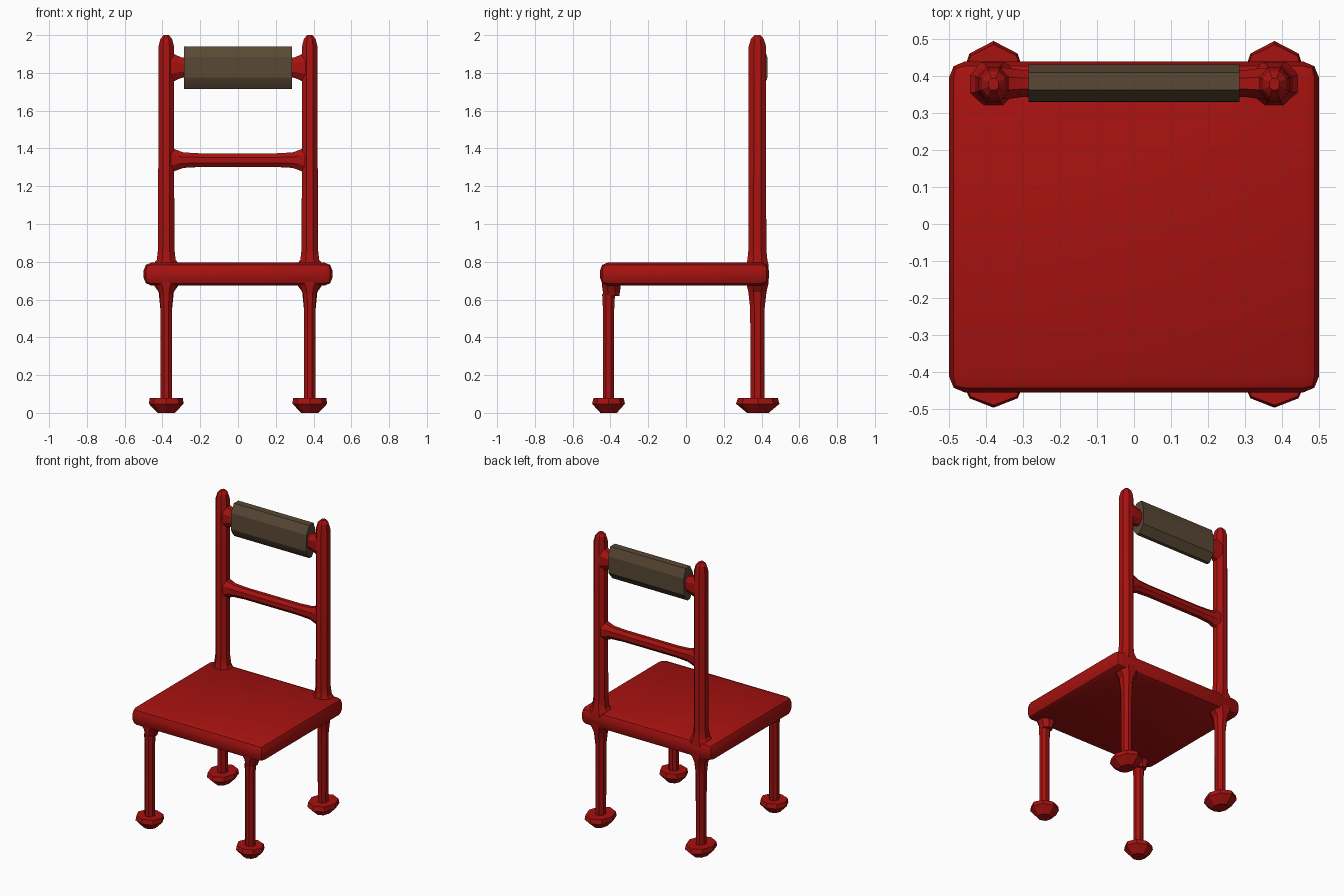
import bpy, bmesh
from math import sin, cos, pi, radians

if "Cube" in bpy.data.objects:
    bpy.data.objects.remove(bpy.data.objects["Cube"])


def material(name, rgb):
    m = bpy.data.materials.new(name)
    m.diffuse_color = (*rgb, 1)
    m.use_nodes = True
    m.node_tree.nodes["Principled BSDF"].inputs["Base Color"].default_value = m.diffuse_color
    return m


RED = material("red_paint", (0.38, 0.006, 0.005))
BROWN = material("brown_pad", (0.10, 0.065, 0.035))


def finish(name, bm, mat, angle=25):
    bmesh.ops.recalc_face_normals(bm, faces=bm.faces[:])
    me = bpy.data.meshes.new(name)
    bm.to_mesh(me)
    bm.free()
    ob = bpy.data.objects.new(name, me)
    bpy.context.collection.objects.link(ob)
    me.materials.append(mat)
    bpy.ops.object.select_all(action='DESELECT')
    bpy.context.view_layer.objects.active = ob
    ob.select_set(True)
    bpy.ops.object.shade_smooth_by_angle(angle=radians(angle))
    return ob


def skin(bm, rings):
    loops = [[bm.verts.new(p) for p in ring] for ring in rings]
    n = len(loops[0])
    for a, b in zip(loops, loops[1:]):
        for i in range(n):
            j = (i + 1) % n
            bm.faces.new((a[i], a[j], b[j], b[i]))
    bm.faces.new(loops[0])
    bm.faces.new(loops[-1])


def upright(name, x, y, stations, turn=pi / 8):
    """Eight-sided vertical loft; stations are (z, x radius, y radius)."""
    k = 1 / cos(turn)
    angles = [turn + i * pi / 4 for i in range(8)]
    bm = bmesh.new()
    skin(bm, [[(x + rx * k * cos(a), y + ry * k * sin(a), z) for a in angles]
              for z, rx, ry in stations])
    return finish(name, bm, RED)


def crossbar(name, y, z, half):
    """Eight-sided symmetric bar along x; half is (x, y radius, z radius)."""
    stations = [(-x, a, b) for x, a, b in half] + [s for s in reversed(half)]
    k = 1 / cos(pi / 8)
    angles = [pi / 8 + i * pi / 4 for i in range(8)]
    bm = bmesh.new()
    skin(bm, [[(x, y + ry * k * cos(a), z + rz * k * sin(a)) for a in angles]
              for x, ry, rz in stations])
    return finish(name, bm, RED)


# Seat: rounded slab
bm = bmesh.new()
bmesh.ops.create_cube(bm, size=1)
for v in bm.verts:
    v.co = (v.co.x, v.co.y * 0.895 - 0.008, v.co.z * 0.122 + 0.735)
bmesh.ops.bevel(bm, geom=bm.edges[:], offset=0.042, segments=2,
                profile=0.5, affect='EDGES')
finish("seat", bm, RED, 30)

for side, label in ((-1, "left"), (1, "right")):
    x = 0.38 * side
    # Front legs flare into the seat
    upright(f"front_leg_{label}", x, -0.41,
            [(0.05, 0.03, 0.03), (0.55, 0.03, 0.03), (0.63, 0.034, 0.034)])
    upright(f"front_leg_flare_{label}", x, -0.395,
            [(0.62, 0.033, 0.042), (0.66, 0.045, 0.048), (0.70, 0.075, 0.052)])
    # Back legs run on upwards as the posts
    upright(f"back_post_{label}", x, 0.378,
            [(0.05, 0.03, 0.037), (0.55, 0.031, 0.038), (0.64, 0.040, 0.048),
             (0.69, 0.075, 0.060), (0.78, 0.075, 0.060), (0.81, 0.050, 0.053),
             (0.87, 0.043, 0.047), (1.94, 0.041, 0.046),
             (1.98, 0.031, 0.034), (2.0, 0.014, 0.016)])
    # Faceted feet
    for end, y, ry in (("front", -0.41, 0.087), ("back", 0.38, 0.115)):
        upright(f"{end}_foot_{label}", x, y,
                [(0, 0.045, ry * 0.5), (0.048, 0.092, ry),
                 (0.078, 0.088, ry * 0.92)], turn=0)

# Middle rail and roller axle between the posts
crossbar("middle_rail", 0.378, 1.338,
         [(0.37, 0.04, 0.075), (0.335, 0.038, 0.058),
          (0.29, 0.033, 0.041), (0.2, 0.03, 0.036)])
crossbar("top_axle", 0.38, 1.828,
         [(0.37, 0.043, 0.085), (0.335, 0.041, 0.070),
          (0.30, 0.036, 0.054), (0.2, 0.035, 0.05)])

# Brown head pad: flattened prism along x
profile = [(0.343, 1.745), (0.330, 1.775), (0.332, 1.885), (0.362, 1.940),
           (0.410, 1.940), (0.432, 1.880), (0.430, 1.765), (0.390, 1.715),
           (0.366, 1.715)]
bm = bmesh.new()
skin(bm, [[(x, y, z) for y, z in profile] for x in (-0.285, 0.285)])
finish("head_pad", bm, BROWN, 15)
